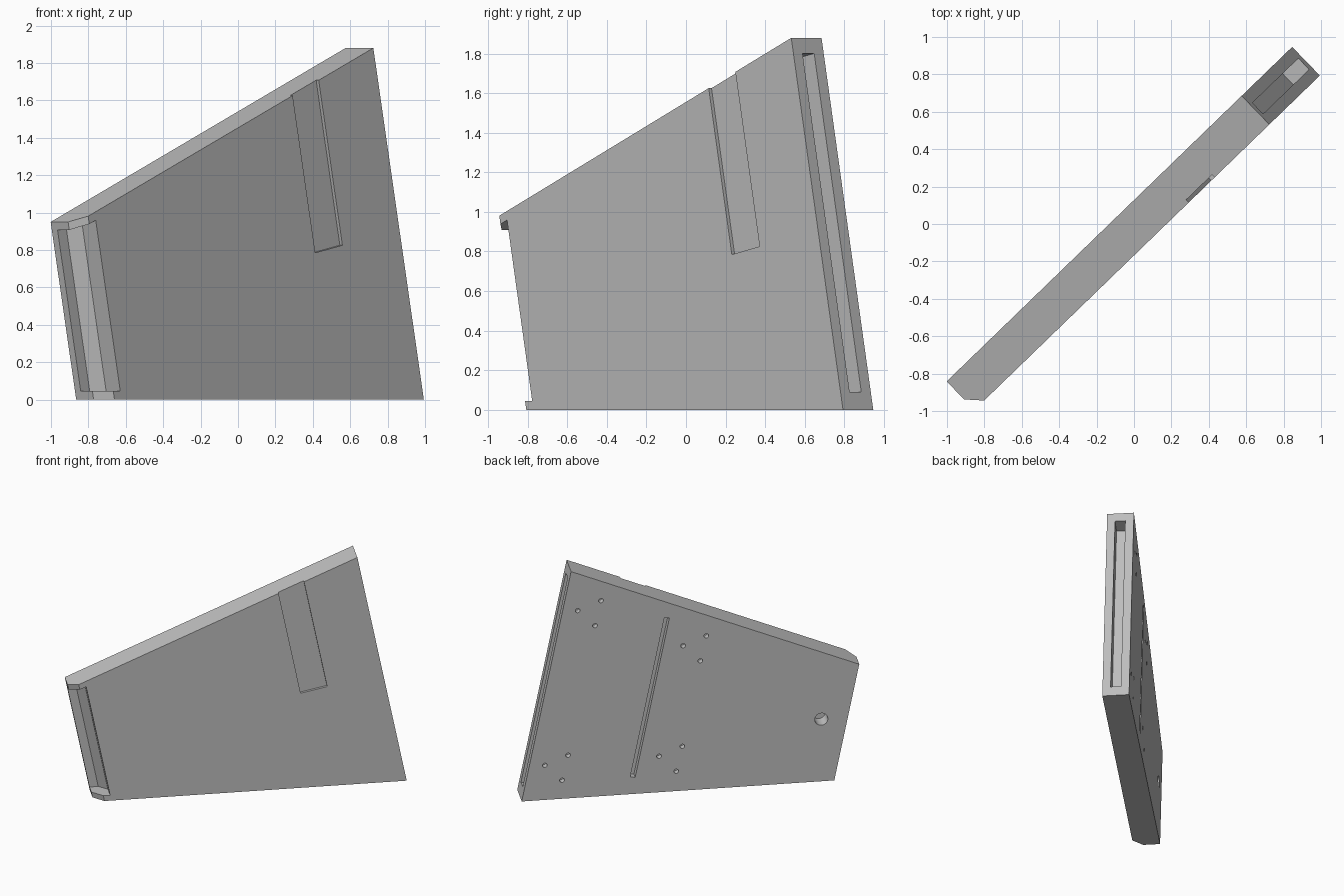
import bpy
import bmesh
import math
from mathutils import Vector

cube = bpy.data.objects.get("Cube")
if cube:
    bpy.data.objects.remove(cube)

# Panel frame: s along the panel, t towards its front face, z up
BACK, FRONT = -0.092, 0.121
LEAN = 0.2                      # sideways lean of both ends per unit of height
END_LOW, END_HIGH = -1.115, 1.266
TOP = 1.88
ANGLE = math.radians(44.07)

ALONG = Vector((-LEAN, 1)).normalized()     # up a leaning end, in (s, z)
ACROSS = Vector((ALONG.y, -ALONG.x))        # square to it


def top_height(s):
    return 0.95 + 0.4252 * (s + 1.303)


def loft(bm, ring_a, ring_b):
    """Closed solid between two matching rings of (s, t, z) points."""
    a = [bm.verts.new((s, -t, z)) for s, t, z in ring_a]
    b = [bm.verts.new((s, -t, z)) for s, t, z in ring_b]
    faces = [bm.faces.new(a), bm.faces.new(b[::-1])]
    for i in range(len(a)):
        j = (i + 1) % len(a)
        faces.append(bm.faces.new((a[j], a[i], b[i], b[j])))
    bmesh.ops.recalc_face_normals(bm, faces=faces)


def prism(bm, outline, t0, t1):
    """Outline of (s, z) points extruded through the thickness."""
    loft(bm, [(s, t0, z) for s, z in outline], [(s, t1, z) for s, z in outline])


def leaning_box(bm, origin, width, length, t0, t1):
    """Box whose sides run along the leaning ends."""
    o = Vector(origin)
    w, h = ACROSS * width, ALONG * length
    prism(bm, [o, o + w, o + w + h, o + h], t0, t1)


def drill(bm, s, z, radius, depth, sides=24):
    turn = [2 * math.pi * i / sides for i in range(sides)]
    prism(bm, [(s + radius * math.cos(a), z + radius * math.sin(a)) for a in turn],
          BACK - 0.05, BACK + depth)


def finish(bm, name):
    mesh = bpy.data.meshes.new(name)
    bm.to_mesh(mesh)
    bm.free()
    obj = bpy.data.objects.new(name, mesh)
    bpy.context.collection.objects.link(obj)
    return obj


def cut(target, cutter):
    cutter.hide_render = True
    mod = target.modifiers.new("cut", 'BOOLEAN')
    mod.operation, mod.solver, mod.object = 'DIFFERENCE', 'EXACT', cutter
    bpy.context.view_layer.update()
    graph = bpy.context.evaluated_depsgraph_get()
    target_mesh = bpy.data.meshes.new_from_object(target.evaluated_get(graph))
    target.modifiers.clear()
    target.data = target_mesh
    bpy.data.objects.remove(cutter)


# Side panel body
bm = bmesh.new()
top_low = 0.95
prism(bm, [(END_LOW, 0), (END_HIGH, 0), (END_HIGH - LEAN * TOP, TOP),
           (END_LOW - LEAN * top_low, top_low)], BACK, FRONT)
panel = finish(bm, "side_panel")

# Chamfer down the front corner of the short end
bm = bmesh.new()
section = [(-0.1, -0.058), (0.179, 0.221), (-0.1, 0.221)]


def ring(z):
    return [(END_LOW + d - LEAN * z, t, z) for d, t in section]


loft(bm, ring(-0.2), ring(1.3))
cut(panel, finish(bm, "chamfer_cutter"))

bm = bmesh.new()

# Stepped recess in the short end, stopped short of the bottom and top edges
rim = 0.045
section = [(-0.05, -0.048), (0.067, -0.048), (0.131, 0.012), (0.131, 0.2), (-0.05, 0.2)]
upper = []
for d, t in section:
    s0 = END_LOW + d
    z = (top_height(s0) - rim) / (1 + 0.4252 * LEAN)
    upper.append((s0 - LEAN * z, t, z))
loft(bm, ring(rim), upper)

# Groove in the tall end
start = Vector((END_HIGH, 0)) + ALONG * 0.092 - ACROSS * 0.12
leaning_box(bm, start, 0.2, 1.745, -0.025, 0.057)

# Shallow strap recess on the front face, open at the top
leaning_box(bm, (0.458, 0.785), 0.206, 1.2, FRONT - 0.02, FRONT + 0.05)

# Long slot on the back face
leaning_box(bm, (0.402, 0.136), 0.038, 1.33, BACK - 0.05, BACK + 0.06)

# Triple screw holes and one large hole on the back face
for s, z in [(0.839, 1.552), (0.037, 1.201), (1.09, 0.287), (0.22, 0.298)]:
    for ds, dz in [(0, 0), (-0.177, 0.07), (-0.131, -0.134)]:
        drill(bm, s + ds, z + dz, 0.018, 0.05, 16)
drill(bm, -1.016, 0.515, 0.05, 0.12, 32)

cut(panel, finish(bm, "recess_cutter"))

# Plain grey finish
grey = bpy.data.materials.new("plain_grey")
grey.use_nodes = True
colour = (0.53, 0.53, 0.53, 1)
grey.diffuse_color = colour
grey.node_tree.nodes["Principled BSDF"].inputs["Base Color"].default_value = colour
panel.data.materials.clear()
panel.data.materials.append(grey)

# Turn the panel to its diagonal stance
panel.rotation_euler.z = ANGLE
bpy.ops.object.select_all(action='DESELECT')
panel.select_set(True)
bpy.context.view_layer.objects.active = panel
bpy.ops.object.shade_smooth_by_angle(angle=math.radians(30))
